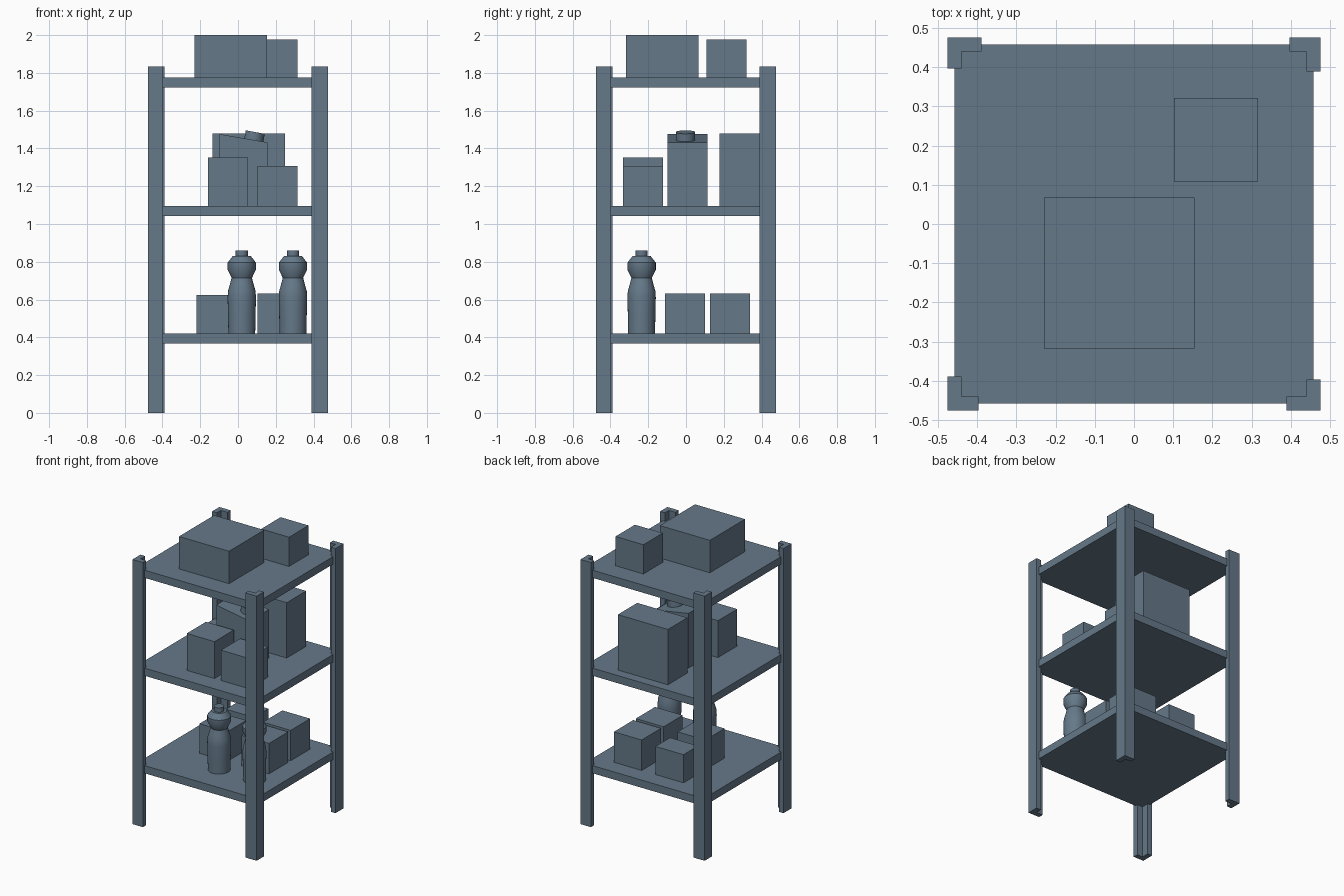
import bpy, bmesh, math
from mathutils import Matrix, Vector

if "Cube" in bpy.data.objects:
    bpy.data.objects.remove(bpy.data.objects["Cube"])

slate = bpy.data.materials.new("slate_blue_grey")
slate.diffuse_color = (0.13, 0.19, 0.25, 1)
slate.use_nodes = True
slate.node_tree.nodes["Principled BSDF"].inputs["Base Color"].default_value = slate.diffuse_color


def finish(name, bm):
    bmesh.ops.recalc_face_normals(bm, faces=bm.faces)
    mesh = bpy.data.meshes.new(name)
    bm.to_mesh(mesh)
    bm.free()
    mesh.materials.append(slate)
    obj = bpy.data.objects.new(name, mesh)
    bpy.context.collection.objects.link(obj)
    return obj


def prism(name, outline, direction):
    """Extrude a closed planar outline along a direction."""
    bm = bmesh.new()
    face = bm.faces.new([bm.verts.new(p) for p in outline])
    ext = bmesh.ops.extrude_face_region(bm, geom=[face], use_keep_orig=True)
    verts = [g for g in ext["geom"] if isinstance(g, bmesh.types.BMVert)]
    bmesh.ops.translate(bm, verts=verts, vec=Vector(direction))
    return finish(name, bm)


def box(name, x0, x1, y0, y1, z0, z1):
    outline = [(x0, y0, z0), (x1, y0, z0), (x1, y1, z0), (x0, y1, z0)]
    return prism(name, outline, (0, 0, z1 - z0))


def smooth(obj):
    bpy.ops.object.select_all(action='DESELECT')
    obj.select_set(True)
    bpy.context.view_layer.objects.active = obj
    bpy.ops.object.shade_smooth_by_angle(angle=math.radians(35))


def bottle(name, x, y, z, profile, segments=32):
    """Lathe a (radius, height) profile around z."""
    bm = bmesh.new()
    verts = [bm.verts.new((r, 0, h)) for r, h in profile]
    edges = [bm.edges.new(pair) for pair in zip(verts, verts[1:])]
    bmesh.ops.spin(bm, geom=verts + edges, cent=(0, 0, 0), axis=(0, 0, 1),
                   angle=math.tau, steps=segments, use_duplicate=False)
    bmesh.ops.remove_doubles(bm, verts=bm.verts, dist=0.0005)
    obj = finish(name, bm)
    obj.location = (x, y, z)
    smooth(obj)


# Angle-section corner posts, one shape turned in quarter steps
OUT, T = 0.476, 0.036
L = [(-OUT, OUT), (-OUT, OUT - 0.079), (-OUT + T, OUT - 0.079),
     (-OUT + T, OUT - T), (-OUT + 0.087, OUT - T), (-OUT + 0.087, OUT)]
for i in range(4):
    turn = Matrix.Rotation(i * math.pi / 2, 3, 'Z')
    prism(f"corner_post_{i + 1}", [turn @ Vector((x, y, 0)) for x, y in L],
          (0, 0, 1.835))

# Shelves
LOW, MID, TOP = 0.42, 1.096, 1.775
for name, z in (("lower", LOW), ("middle", MID), ("upper", TOP)):
    box(f"{name}_shelf", -0.458, 0.458, -0.458, 0.458, z - 0.053, z)

# Upper shelf boxes
box("upper_large_box", -0.23, 0.154, -0.318, 0.067, TOP, 2.0)
box("upper_small_box", 0.102, 0.316, 0.108, 0.321, TOP, 1.978)

# Middle shelf boxes
box("middle_front_left_box", -0.16, 0.053, -0.333, -0.122, MID, 1.352)
box("middle_front_right_box", 0.102, 0.316, -0.333, -0.122, MID, 1.306)
box("middle_back_box", -0.134, 0.25, 0.177, 0.39, MID, 1.48)

# Canister with a sloping top and a tilted cap
prism("canister_body", [(-0.098, -0.098, MID), (0.157, -0.098, MID),
                        (0.157, -0.098, 1.432), (-0.098, -0.098, 1.476)],
      (0, 0.212, 0))
bm = bmesh.new()
bmesh.ops.create_cone(bm, cap_ends=True, segments=32, radius1=0.051,
                      radius2=0.051, depth=0.06)
cap = finish("canister_cap", bm)
cap.location = (0.086, -0.003, 1.457)
cap.rotation_euler = (0, math.radians(10.5), 0)
smooth(cap)

# Lower shelf boxes
box("lower_box_1", -0.219, -0.006, -0.11, 0.1, LOW, 0.625)
box("lower_box_2", 0.102, 0.315, -0.11, 0.1, LOW, 0.631)
box("lower_box_3", -0.219, -0.004, 0.18, 0.34, LOW, 0.615)
box("lower_box_4", 0.102, 0.315, 0.127, 0.34, LOW, 0.631)

# Two waisted bottles
profile = [(0, 0), (0.071, 0), (0.073, 0.1), (0.075, 0.19), (0.073, 0.225),
           (0.063, 0.26), (0.054, 0.295), (0.075, 0.338), (0.075, 0.375),
           (0.048, 0.41), (0.032, 0.41), (0.032, 0.441), (0, 0.441)]
for i, x in enumerate((0.02, 0.291)):
    bottle(f"bottle_{i + 1}", x, -0.235, LOW, profile)
